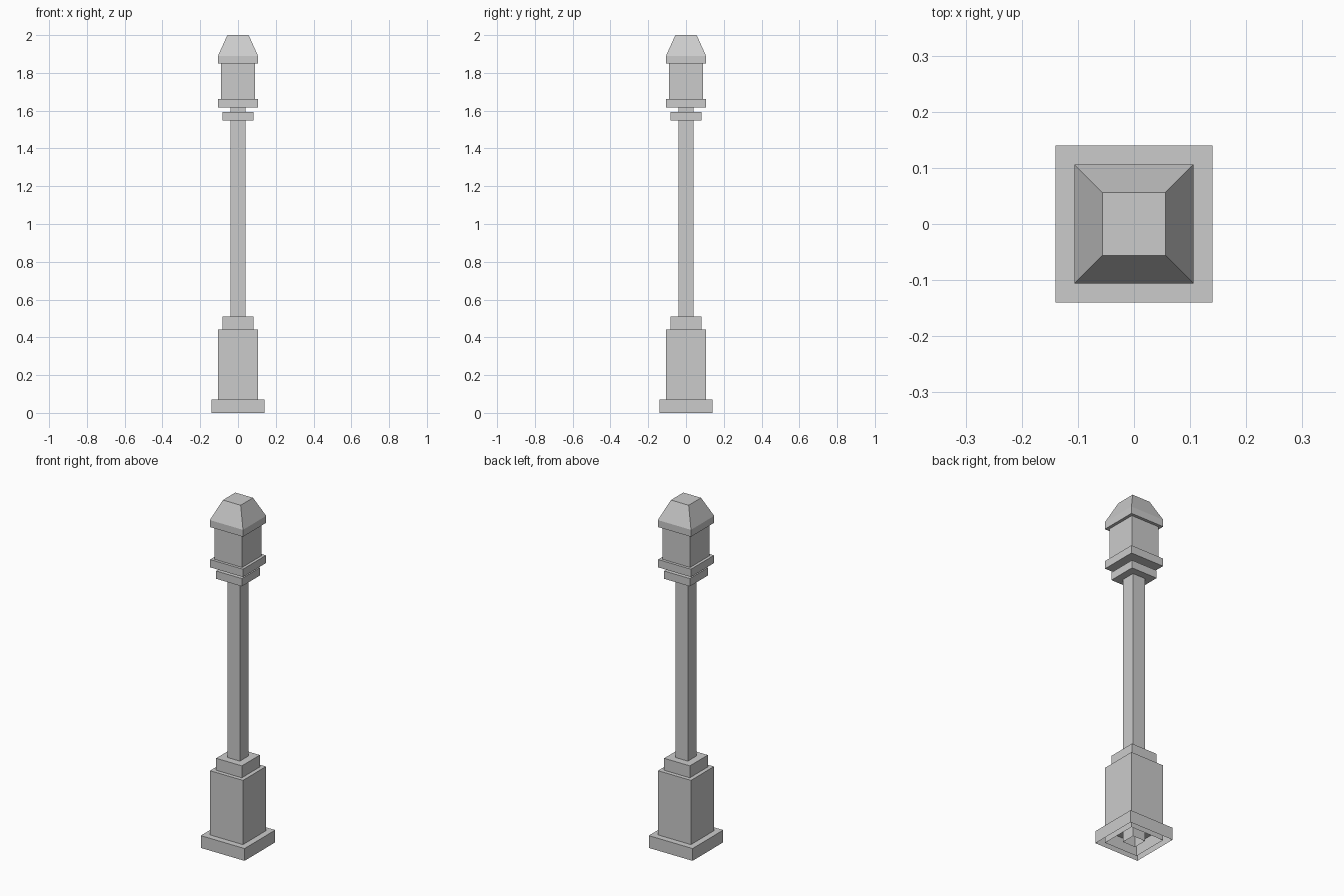
import bpy
import bmesh

cube = bpy.data.objects.get("Cube")
if cube:
    bpy.data.objects.remove(cube, do_unlink=True)

# One plain grey for the whole lamp post
grey = bpy.data.materials.new("stone grey")
grey.use_nodes = True
colour = (0.6, 0.6, 0.6, 1)
grey.diffuse_color = colour
grey.node_tree.nodes["Principled BSDF"].inputs["Base Color"].default_value = colour


def square_part(name, sections, open_bottom=False):
    """Loft a square part through (width, height) sections."""
    bm = bmesh.new()
    rings = []
    for width, z in sections:
        h = width / 2
        rings.append([bm.verts.new((sx * h, sy * h, z))
                      for sx, sy in ((-1, -1), (1, -1), (1, 1), (-1, 1))])
    for low, high in zip(rings, rings[1:]):
        for i in range(4):
            j = (i + 1) % 4
            bm.faces.new((low[i], low[j], high[j], high[i]))
    bm.faces.new(rings[-1])
    if not open_bottom:
        bm.faces.new(rings[0][::-1])
    mesh = bpy.data.meshes.new(name)
    bm.to_mesh(mesh)
    bm.free()
    mesh.materials.append(grey)
    obj = bpy.data.objects.new(name, mesh)
    bpy.context.collection.objects.link(obj)
    return obj


# Hollow foot, pedestal and post, open underneath
square_part("foot", [(0.28, 0), (0.28, 0.071)], open_bottom=True)
square_part("pedestal", [(0.21, 0), (0.21, 0.442)], open_bottom=True)
square_part("post", [(0.08, 0), (0.08, 1.64)], open_bottom=True)

# Collars around the post
square_part("lower_collar", [(0.164, 0.43), (0.164, 0.511)])
square_part("upper_collar", [(0.164, 1.548), (0.164, 1.593)])

# Lantern and its tapered cap
square_part("lantern_tray", [(0.21, 1.617), (0.21, 1.662)])
square_part("lantern_body", [(0.178, 1.65), (0.178, 1.86)])
square_part("lantern_cap", [(0.212, 1.85), (0.212, 1.89), (0.113, 2.0)])
